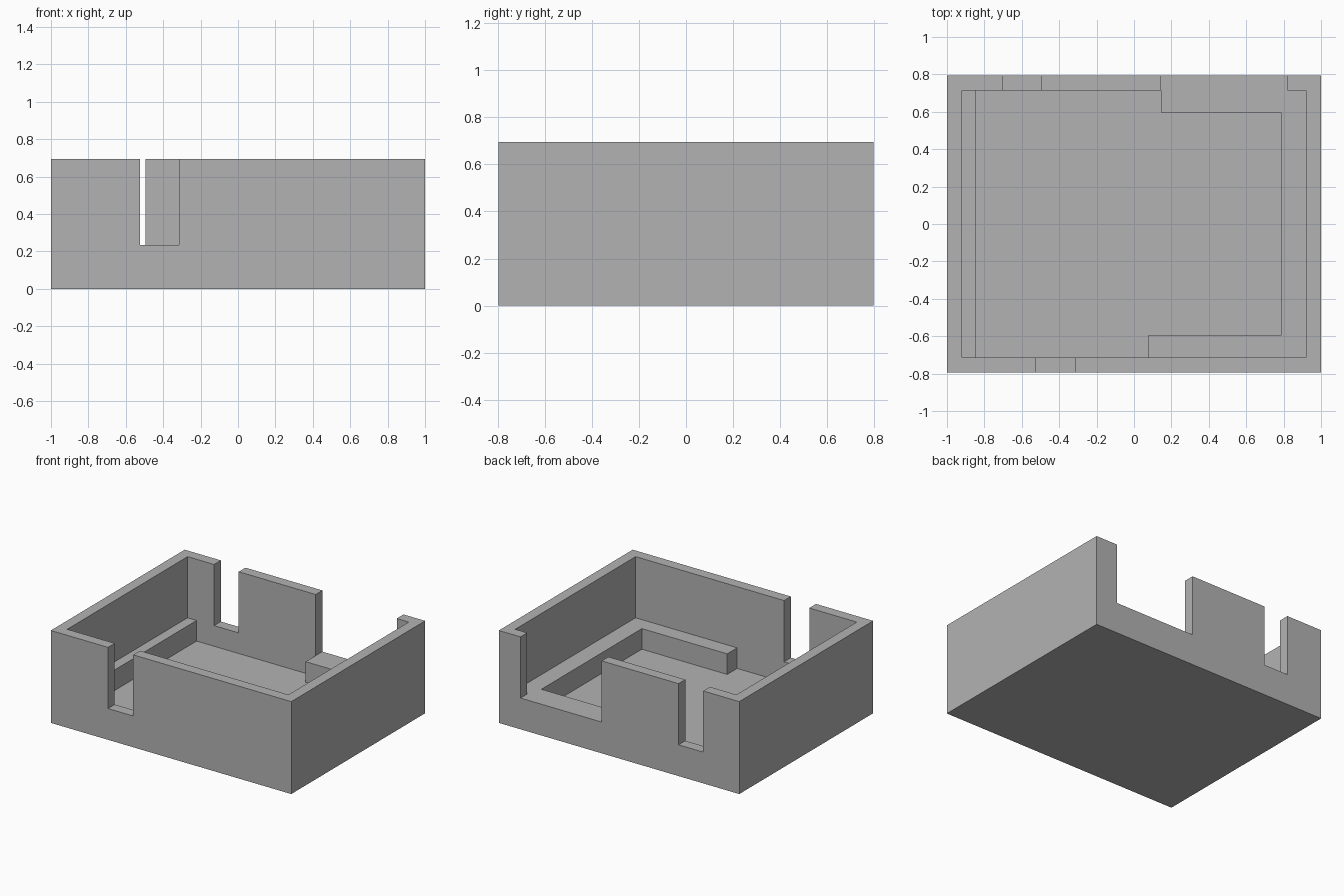
import bpy, bmesh, math

if "Cube" in bpy.data.objects:
    bpy.data.objects.remove(bpy.data.objects["Cube"], do_unlink=True)

W, D, H = 1.0, 0.795, 0.695        # half width, half depth, height
IX, IY = 0.92, 0.715               # inner faces of the walls
FLOOR, LEDGE, ABOVE = 0.08, 0.235, 0.9

grey = bpy.data.materials.new("plain grey")
grey.use_nodes = True
grey.diffuse_color = (0.45, 0.45, 0.45, 1)
grey.node_tree.nodes["Principled BSDF"].inputs["Base Color"].default_value = grey.diffuse_color


def prism(name, outline, z0, z1):
    """Extrude a counter-clockwise outline upward."""
    bm = bmesh.new()
    base = bm.faces.new([bm.verts.new((x, y, z0)) for x, y in outline])
    top = bmesh.ops.extrude_face_region(bm, geom=[base])["geom"]
    verts = [v for v in top if isinstance(v, bmesh.types.BMVert)]
    bmesh.ops.translate(bm, verts=verts, vec=(0, 0, z1 - z0))
    bmesh.ops.recalc_face_normals(bm, faces=bm.faces)
    mesh = bpy.data.meshes.new(name)
    bm.to_mesh(mesh)
    bm.free()
    mesh.materials.append(grey)
    obj = bpy.data.objects.new(name, mesh)
    bpy.context.scene.collection.objects.link(obj)
    return obj


def rect(x0, x1, y0, y1):
    return [(x0, y0), (x1, y0), (x1, y1), (x0, y1)]


tray = prism("open_tray", rect(-W, W, -D, D), 0, H)

# Floor recess outline: leaves a strip ledge on one side, a bracket-shaped ledge on the other
recess = [(-0.845, -IY), (0.075, -IY), (0.075, -0.597), (0.785, -0.597),
          (0.785, 0.597), (0.145, 0.597), (0.145, IY), (-0.845, IY)]

cutters = [
    prism("cavity_cutter", rect(-IX, IX, -IY, IY), LEDGE, ABOVE),
    prism("recess_cutter", recess, FLOOR, ABOVE),
    prism("front_slot_cutter", rect(-0.525, -0.315, -W, -0.65), LEDGE, ABOVE),
    prism("back_slot_cutter", rect(-0.70, -0.495, 0.65, W), LEDGE, ABOVE),
    prism("back_opening_cutter", rect(0.145, 0.82, 0.65, W), LEDGE, ABOVE),
]
for cutter in cutters:
    cutter.hide_render = True
    mod = tray.modifiers.new(cutter.name, "BOOLEAN")
    mod.operation, mod.solver, mod.object = "DIFFERENCE", "EXACT", cutter

# Bake the cuts, drop the cutters and tidy flat faces
graph = bpy.context.evaluated_depsgraph_get()
carved = bpy.data.meshes.new_from_object(tray.evaluated_get(graph))
tray.modifiers.clear()
tray.data = carved
for cutter in cutters:
    bpy.data.objects.remove(cutter, do_unlink=True)

bm = bmesh.new()
bm.from_mesh(carved)
bmesh.ops.remove_doubles(bm, verts=bm.verts, dist=0.0005)
bmesh.ops.dissolve_limit(bm, angle_limit=math.radians(1), verts=bm.verts, edges=bm.edges)
bm.to_mesh(carved)
bm.free()
